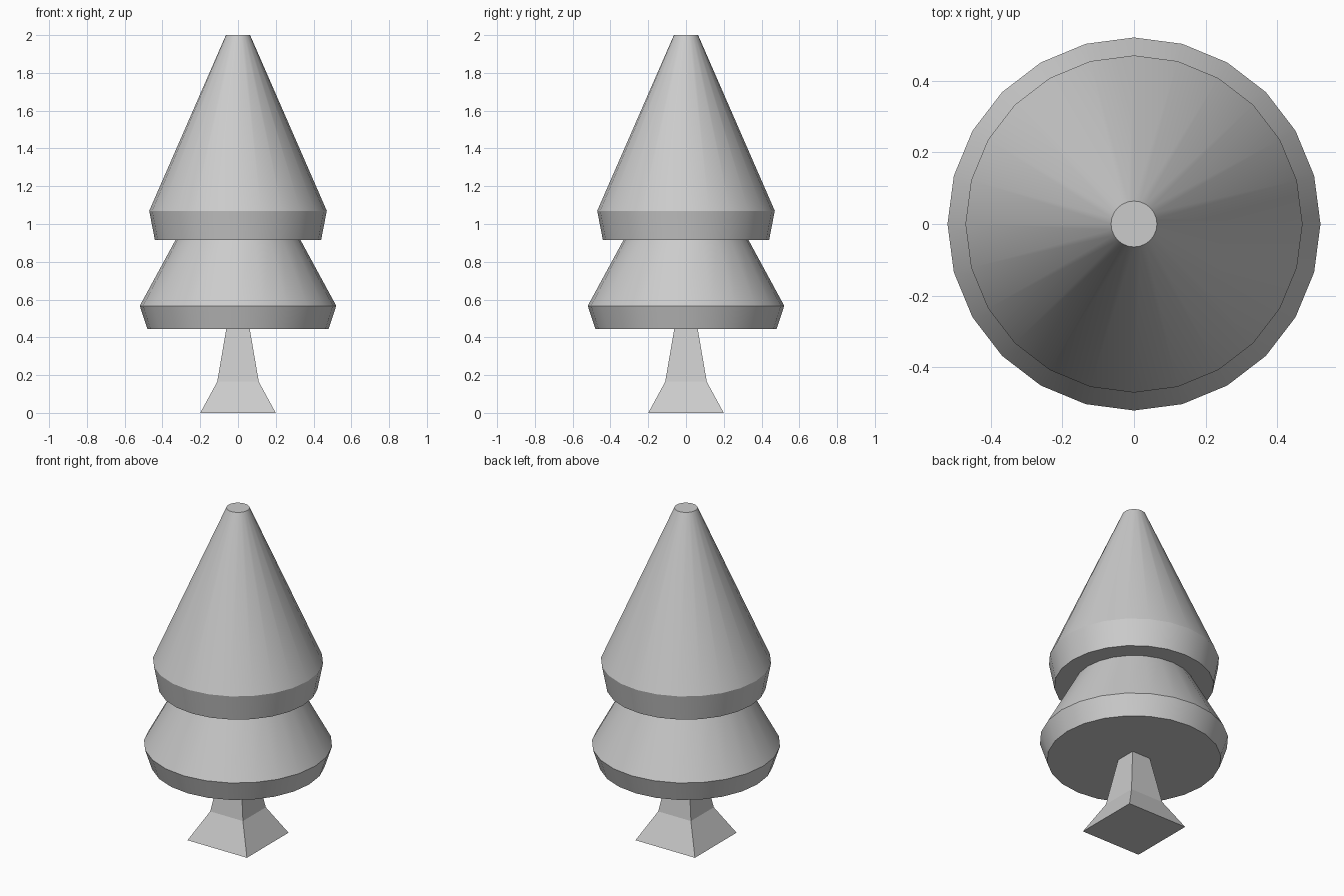
import bpy, bmesh, math

if "Cube" in bpy.data.objects:
    bpy.data.objects.remove(bpy.data.objects["Cube"])


def loft(name, profile, sides, offset=0.0, cap_bottom=True, cap_top=True):
    """Stack rings of (radius, height) and bridge them into one surface."""
    bm = bmesh.new()
    rings = []
    for r, z in profile:
        angles = [offset + 2 * math.pi * i / sides for i in range(sides)]
        rings.append([bm.verts.new((r * math.cos(a), r * math.sin(a), z)) for a in angles])
    for low, high in zip(rings, rings[1:]):
        for i in range(sides):
            j = (i + 1) % sides
            bm.faces.new((low[i], low[j], high[j], high[i]))
    if cap_bottom:
        bm.faces.new(rings[0][::-1])
    if cap_top:
        bm.faces.new(rings[-1])
    mesh = bpy.data.meshes.new(name)
    bm.to_mesh(mesh)
    bm.free()
    obj = bpy.data.objects.new(name, mesh)
    bpy.context.collection.objects.link(obj)
    return obj


# Flared square trunk (half widths turned into corner radii)
trunk = [(0.20, 0.0), (0.11, 0.165), (0.062, 0.445)]
loft("trunk", [(h * math.sqrt(2), z) for h, z in trunk], 4, math.pi / 4, cap_top=False)

# Two-tiered foliage, with a flat underside below each brim
foliage = loft("foliage", [
    (0.48, 0.445), (0.52, 0.567), (0.331, 0.915),
    (0.44, 0.915), (0.47, 1.07), (0.064, 2.0)], 24)

# Smooth around the cones, crisp at the brims
bpy.context.view_layer.objects.active = foliage
foliage.select_set(True)
bpy.ops.object.shade_smooth_by_angle(angle=math.radians(30))
